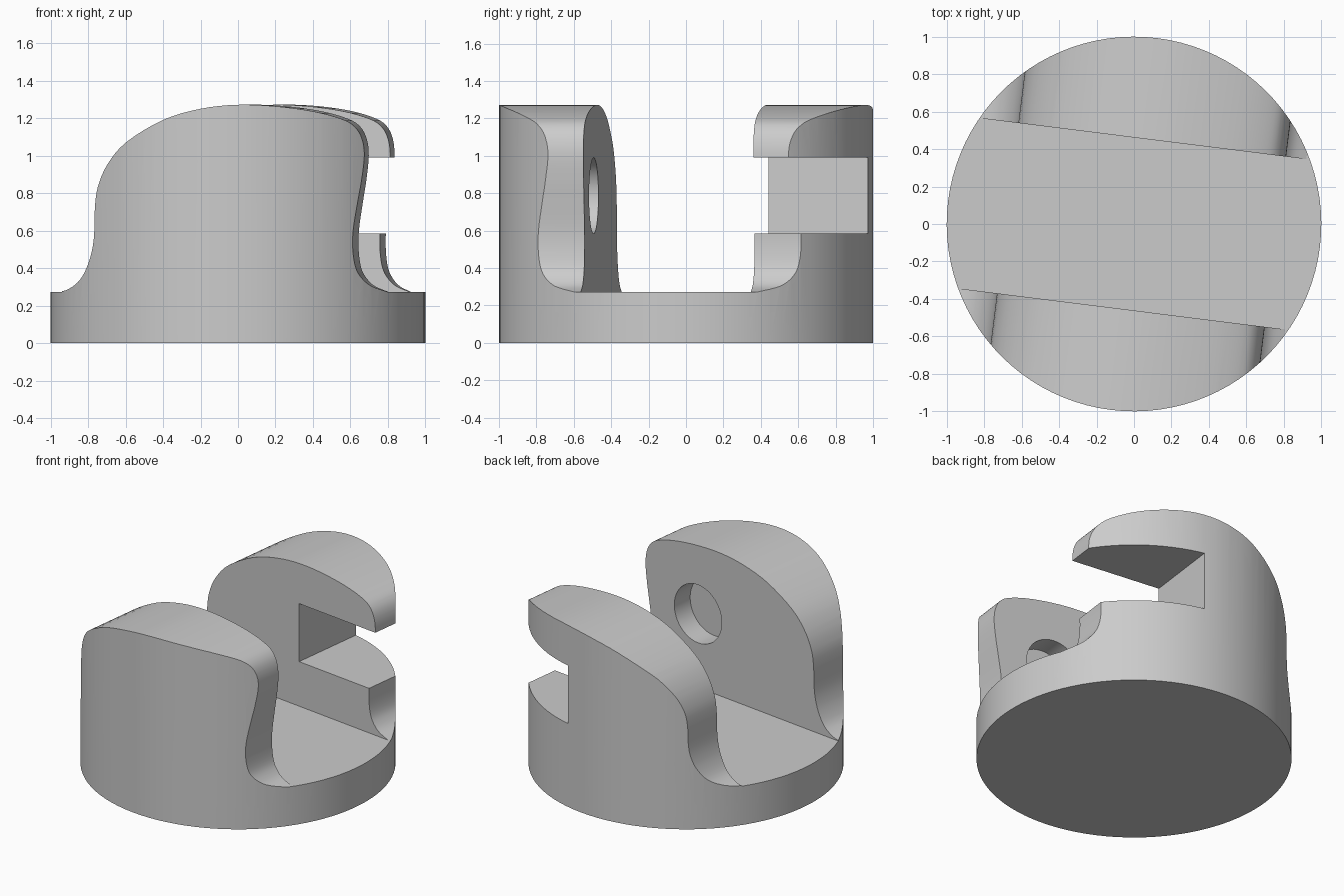
import bpy, bmesh, math
from mathutils import Matrix, Vector

cube = bpy.data.objects.get("Cube")
if cube:
    bpy.data.objects.remove(cube, do_unlink=True)

FLOOR = 0.272      # top of the base disc
SLOT = 0.458       # half width of the gap between the cheeks
PIN_Z, PIN_U, PIN_R = 0.787, 0.312, 0.203
TURN = math.radians(-7.15)


def finish(bm, name):
    bmesh.ops.recalc_face_normals(bm, faces=bm.faces)
    mesh = bpy.data.meshes.new(name)
    bm.to_mesh(mesh)
    bm.free()
    obj = bpy.data.objects.new(name, mesh)
    bpy.context.collection.objects.link(obj)
    return obj


def box(name, x0, x1, y0, y1, z0, z1):
    bm = bmesh.new()
    bmesh.ops.create_cube(bm, size=1)
    bmesh.ops.scale(bm, vec=(x1 - x0, y1 - y0, z1 - z0), verts=bm.verts)
    bmesh.ops.translate(bm, vec=((x0 + x1) / 2, (y0 + y1) / 2, (z0 + z1) / 2), verts=bm.verts)
    return finish(bm, name)


def cylinder(name, radius, depth, segments, matrix):
    bm = bmesh.new()
    bmesh.ops.create_cone(bm, cap_ends=True, segments=segments, radius1=radius,
                          radius2=radius, depth=depth, matrix=matrix)
    return finish(bm, name)


def smooth_path(pts, steps=4):
    """Catmull-Rom curve through the points."""
    p = [Vector(q) for q in pts]
    p = [2 * p[0] - p[1]] + p + [2 * p[-1] - p[-2]]
    out = []
    for a, b, c, d in zip(p, p[1:], p[2:], p[3:]):
        for i in range(steps):
            t = i / steps
            out.append(0.5 * (2 * b + (c - a) * t + (2 * a - 5 * b + 4 * c - d) * t ** 2
                              + (3 * b - a - 3 * c + d) * t ** 3))
    return out + [p[-2]]


def combine(target, tool, operation):
    mod = target.modifiers.new("cut", 'BOOLEAN')
    mod.operation, mod.solver, mod.object = operation, 'EXACT', tool
    bpy.context.view_layer.objects.active = target
    bpy.ops.object.modifier_apply(modifier=mod.name)
    bpy.data.objects.remove(tool, do_unlink=True)


# Round blank
body = cylinder("clevis_body", 1, 1.5, 96, Matrix.Translation((0, 0, 0.75)))

# Side outline of the cheeks, extruded across the whole blank
outline = smooth_path([
    (-0.91, FLOOR), (-0.84, 0.29), (-0.768, 0.34), (-0.718, 0.425), (-0.69, 0.52),
    (-0.68, 0.62), (-0.678, 0.72), (-0.661, 0.83), (-0.605, 0.95), (-0.495, 1.07),
    (-0.285, 1.19), (-0.08, 1.25), (0.12, 1.272), (0.32, 1.264), (0.51, 1.237),
    (0.65, 1.197), (0.715, 1.155), (0.75, 1.09), (0.761, 1.0), (0.748, 0.87),
    (0.729, 0.75), (0.708, 0.6), (0.707, 0.49), (0.721, 0.4), (0.75, 0.345),
    (0.795, 0.303), (0.87, FLOOR)])
outline = [Vector((-1.2, -0.1)), Vector((-1.2, FLOOR))] + outline
outline += [Vector((1.2, FLOOR)), Vector((1.2, -0.1))]
bm = bmesh.new()
face = bm.faces.new([bm.verts.new((p.x, -1.2, p.y)) for p in outline])
side = bmesh.ops.extrude_face_region(bm, geom=[face])
bmesh.ops.translate(bm, vec=(0, 2.4, 0),
                    verts=[g for g in side["geom"] if isinstance(g, bmesh.types.BMVert)])
combine(body, finish(bm, "cheek_outline"), 'INTERSECT')

# Gap between the cheeks
combine(body, box("gap", -1.3, 1.3, -SLOT, SLOT, FLOOR, 1.6), 'DIFFERENCE')

# Open square notch in the back cheek
combine(body, box("notch", PIN_U - PIN_R, 1.3, 0.2, 1.3, PIN_Z - PIN_R, PIN_Z + PIN_R), 'DIFFERENCE')

# Blind round pocket in the front cheek
pocket_matrix = Matrix.Translation((PIN_U, -SLOT, PIN_Z)) @ Matrix.Rotation(math.pi / 2, 4, 'X')
combine(body, cylinder("pocket", PIN_R, 0.3, 48, pocket_matrix), 'DIFFERENCE')

# Smooth shading on curved walls, flat shading on the planes
bpy.ops.object.select_all(action='DESELECT')
body.select_set(True)
bpy.context.view_layer.objects.active = body
bpy.ops.object.shade_smooth_by_angle(angle=math.radians(30))
for poly in body.data.polygons:
    n = poly.normal
    flat_top = abs(n.z) > 0.999 and poly.center.z < 1.1
    if flat_top or (abs(n.y) > 0.999 and abs(poly.center.y) < 0.7):
        poly.use_smooth = False
body.data.transform(Matrix.Rotation(TURN, 4, 'Z'))

# Single grey finish
grey = bpy.data.materials.new("plain_grey")
grey.use_nodes = True
colour = (0.6, 0.6, 0.6, 1)
grey.diffuse_color = colour
grey.node_tree.nodes["Principled BSDF"].inputs["Base Color"].default_value = colour
body.data.materials.clear()
body.data.materials.append(grey)
for poly in body.data.polygons:
    poly.material_index = 0
